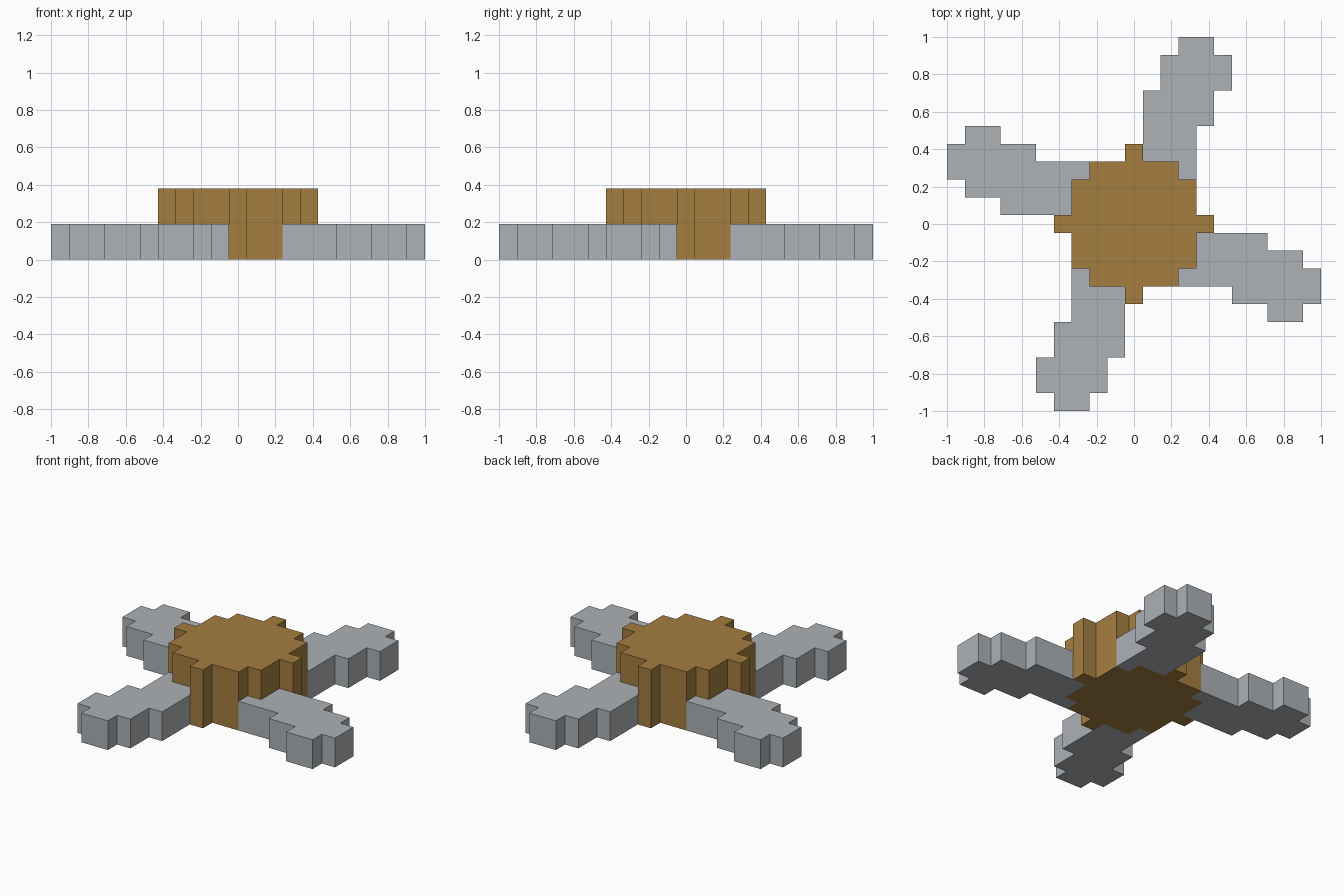
import bpy
import bmesh
import math
from mathutils import Matrix

cube = bpy.data.objects.get("Cube")
if cube:
    bpy.data.objects.remove(cube, do_unlink=True)

U = 2 / 21  # one block of the stepped outline


def make_material(name, rgb):
    lin = [((c / 255 + 0.055) / 1.055) ** 2.4 for c in rgb] + [1.0]
    mat = bpy.data.materials.new(name)
    mat.use_nodes = True
    mat.diffuse_color = lin
    bsdf = mat.node_tree.nodes["Principled BSDF"]
    bsdf.inputs["Base Color"].default_value = lin
    bsdf.inputs["Roughness"].default_value = 0.8
    return mat


def quarter_turn(points, turns):
    """Rotate block coordinates clockwise in exact quarter turns."""
    for _ in range(turns):
        points = [(y, -x) for x, y in points]
    return points


def extrude_outline(name, outline, height, mat):
    """Raise a flat outline, given in blocks, into a closed solid."""
    bm = bmesh.new()
    base = bm.faces.new([bm.verts.new((x * U, y * U, 0)) for x, y in outline])
    top = bmesh.ops.extrude_face_region(bm, geom=[base])["geom"]
    verts = [g for g in top if isinstance(g, bmesh.types.BMVert)]
    bmesh.ops.translate(bm, verts=verts, vec=(0, 0, height * U))
    bmesh.ops.recalc_face_normals(bm, faces=bm.faces)
    mesh = bpy.data.meshes.new(name)
    bm.to_mesh(mesh)
    bm.free()
    mesh.materials.append(mat)
    obj = bpy.data.objects.new(name, mesh)
    bpy.context.collection.objects.link(obj)
    return obj


brown = make_material("warm brown", (165, 126, 64))
grey = make_material("light grey", (173, 178, 182))

# Hub: one quarter of the stepped star, repeated around the centre
hub_quarter = [(-0.5, 4.5), (0.5, 4.5), (0.5, 3.5), (2.5, 3.5),
               (2.5, 2.5), (3.5, 2.5), (3.5, 0.5)]
hub = [p for i in range(4) for p in quarter_turn(hub_quarter, i)]
extrude_outline("hub", hub, 4, brown)

# Blades: half-height stepped arms fitted against the hub corners
blade = [(0.5, 3.5), (0.5, 7.5), (1.5, 7.5), (1.5, 9.5), (2.5, 9.5),
         (2.5, 10.5), (4.5, 10.5), (4.5, 9.5), (5.5, 9.5), (5.5, 7.5),
         (4.5, 7.5), (4.5, 5.5), (3.5, 5.5), (3.5, 2.5), (2.5, 2.5),
         (2.5, 3.5)]
for i, side in enumerate(("back", "left", "front", "right")):
    extrude_outline(side + "_blade", quarter_turn(blade, i), 2, grey)
